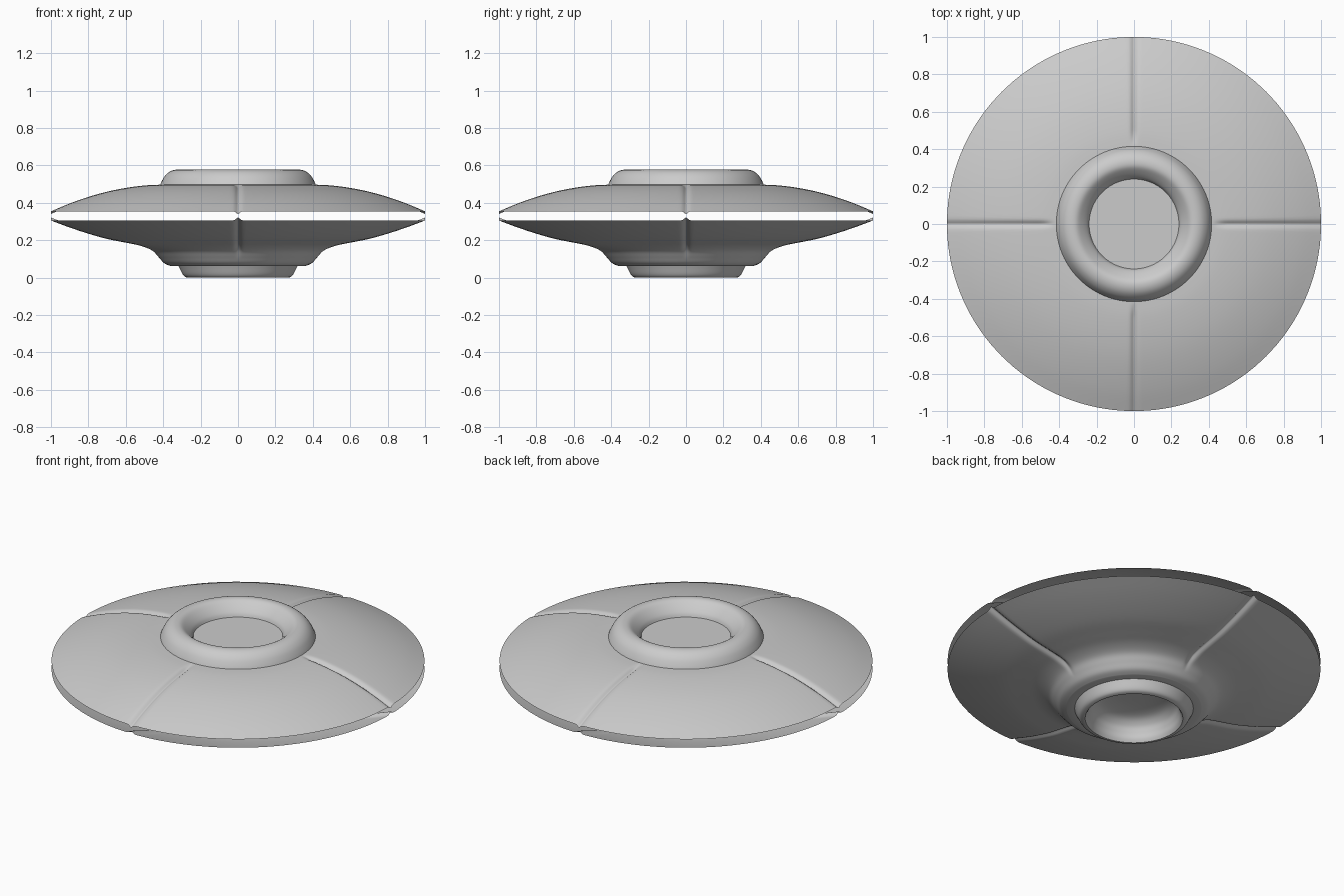
import bpy, bmesh, math

if "Cube" in bpy.data.objects:
    bpy.data.objects.remove(bpy.data.objects["Cube"])


def smooth_profile(pts, steps=5):
    """Catmull-Rom curve through (radius, z) points."""
    out = []
    for i in range(len(pts) - 1):
        p0, p1 = pts[max(i - 1, 0)], pts[i]
        p2, p3 = pts[i + 1], pts[min(i + 2, len(pts) - 1)]
        for s in range(steps):
            t = s / steps
            out.append(tuple(0.5 * (2 * b + (c - a) * t + (2 * a - 5 * b + 4 * c - d) * t ** 2
                                    + (3 * b - a - 3 * c + d) * t ** 3)
                             for a, b, c, d in zip(p0, p1, p2, p3)))
    return out + [pts[-1]]


def seam_angles(n=20):
    """Angles round the circle, packed tightly next to the four seams."""
    out = []
    for q in range(4):
        for i in range(-n, n):
            t = i / n
            out.append(q * math.pi / 2 + math.copysign(t * t, t) * math.pi / 4)
    return out


def lathe(name, profile, angles, groove=0.0, cap=False):
    """Revolve a profile; groove is the z shift along the four radial seams."""
    bm = bmesh.new()
    rings = []
    for r, z in profile:
        ring = []
        for a in angles:
            x, y = r * math.cos(a), r * math.sin(a)
            d = min(abs(x), abs(y))
            fade = min(max((r - 0.42) / 0.07, 0), 1)
            dz = groove * fade * math.exp(-(d / 0.014) ** 2)
            ring.append(bm.verts.new((x, y, z + dz)))
        rings.append(ring)
    n = len(angles)
    for a, b in zip(rings, rings[1:]):
        for i in range(n):
            j = (i + 1) % n
            bm.faces.new((a[i], a[j], b[j], b[i]))
    if cap:
        bm.faces.new(rings[-1])
    me = bpy.data.meshes.new(name)
    bm.to_mesh(me)
    bm.free()
    ob = bpy.data.objects.new(name, me)
    bpy.context.collection.objects.link(ob)
    bpy.ops.object.select_all(action='DESELECT')
    ob.select_set(True)
    bpy.context.view_layer.objects.active = ob
    bpy.ops.object.shade_smooth_by_angle(angle=math.radians(40))
    return ob


seams = seam_angles()
even = [2 * math.pi * i / 96 for i in range(96)]

# Upper hull shell with four pressed seams
lathe("upper_hull", smooth_profile([(1, .355), (.9, .397), (.8, .432), (.7, .46), (.6, .48),
                                    (.5, .493), (.42, .497), (.34, .498)]), seams, -0.014)

# Raised collar on top, with flat disc inside
lathe("top_collar", smooth_profile([(.42, .485), (.408, .515), (.39, .545), (.365, .567),
                                    (.335, .577), (.305, .573), (.275, .55), (.25, .522),
                                    (.24, .5)]), even, cap=True)

# Lower hull shell, flaring down to a flat foot; reversed so it faces outward
lower = smooth_profile([(1, .305), (.9, .268), (.8, .235), (.7, .207), (.6, .187), (.52, .17),
                        (.46, .145), (.425, .11), (.395, .078), (.36, .062)])
lathe("lower_hull", (lower + [(.31, .062)])[::-1], seams, 0.016)

# Bottom collar with hollow underside
outer = smooth_profile([(.32, .066), (.312, .05), (.297, .02), (.285, .006), (.27, 0)])
inner = smooth_profile([(.262, 0), (.25, .02), (.24, .05), (.222, .085), (.18, .115),
                        (.1, .13), (.01, .133)])
lathe("bottom_collar", outer + inner, even[::-1], cap=True)
